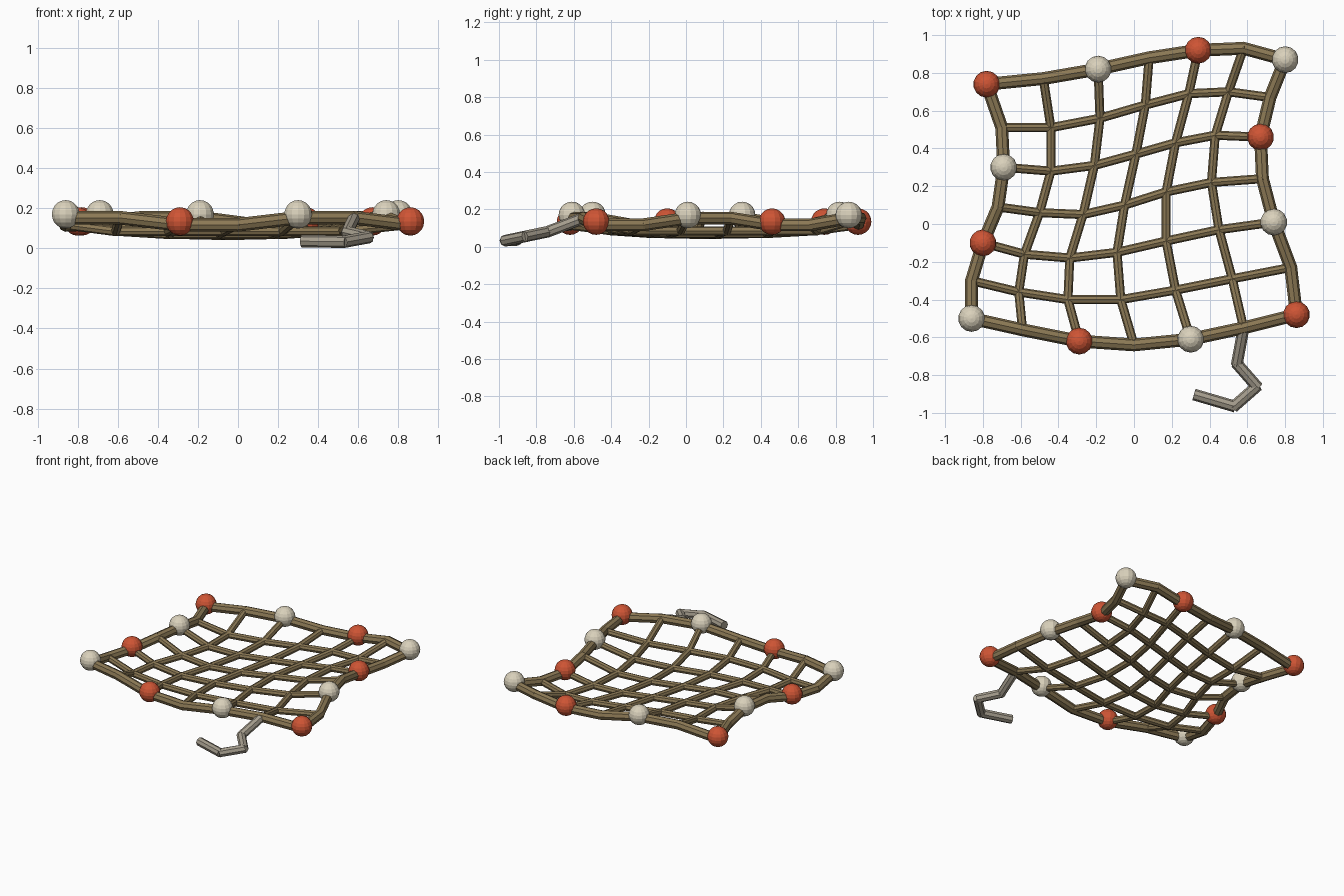
import bpy, bmesh, math
from mathutils import Vector

cube = bpy.data.objects.get("Cube")
if cube:
    bpy.data.objects.remove(cube)


def material(name, rgb):
    m = bpy.data.materials.new(name)
    m.use_nodes = True
    m.diffuse_color = (*rgb, 1)
    m.node_tree.nodes["Principled BSDF"].inputs["Base Color"].default_value = (*rgb, 1)
    return m


BROWN = material("rope brown", (0.26, 0.19, 0.09))
RED = material("float red", (0.62, 0.09, 0.035))
CREAM = material("float cream", (0.70, 0.64, 0.50))
GREY = material("tail grey", (0.38, 0.34, 0.27))


def finish(name, bm, mat):
    mesh = bpy.data.meshes.new(name)
    bm.to_mesh(mesh)
    bm.free()
    mesh.materials.append(mat)
    obj = bpy.data.objects.new(name, mesh)
    bpy.context.collection.objects.link(obj)


def rope(name, points, radius, mat, sides=8):
    """A chain of straight cylinders through the points."""
    bm = bmesh.new()
    for a, b in zip(points, points[1:]):
        d = b - a
        turn = d.to_track_quat('Z', 'Y').to_matrix().to_4x4()
        turn.translation = (a + b) / 2
        bmesh.ops.create_cone(bm, cap_ends=True, segments=sides, radius1=radius,
                              radius2=radius, depth=d.length + radius * 0.5, matrix=turn)
    finish(name, bm, mat)


# Sideways drift of the knots in each cross rope, back to front (hundredths)
across = [
    (-78, -48, -19, 8, 34, 58, 80),
    (-70, -44, -18, 6, 29, 50, 72),
    (-69, -44, -21, 1, 22, 43, 67),
    (-72, -50, -27, -5, 17, 41, 68),
    (-80, -58, -34, -9, 17, 45, 74),
    (-86, -61, -35, -7, 22, 52, 83),
    (-86, -59, -29, 0, 30, 58, 86),
]
# Depth of the same knots
along = [
    (74, 77, 82, 88, 92, 93, 87),
    (51, 51, 56, 63, 69, 70, 67),
    (30, 28, 31, 37, 43, 47, 46),
    (9, 6, 5, 10, 17, 22, 24),
    (-10, -16, -18, -15, -9, -3, 1),
    (-30, -36, -40, -40, -35, -29, -23),
    (-50, -56, -62, -64, -61, -55, -48),
]

# Border knots, counter-clockwise from the front right corner
N = 6
border = ([(N, c) for c in range(N)] + [(r, N) for r in range(N, 0, -1)]
          + [(0, c) for c in range(N, 0, -1)] + [(r, 0) for r in range(N)])


def knot(r, c):
    """The border ripples and the middle sags."""
    if (r, c) in border:
        z = 0.135 + 0.025 * math.cos(math.pi / 2 * (border.index((r, c)) - 0.5))
    else:
        z = {1: 0.085, 2: 0.07, 3: 0.065}[min(r, c, N - r, N - c)]
    return Vector((across[r][c] / 100, along[r][c] / 100, z))


# Inner mesh ropes
for i in range(1, N):
    rope(f"cross_rope_{i}", [knot(i, c) for c in range(N + 1)], 0.024, BROWN)
    rope(f"long_rope_{i}", [knot(r, i) for r in range(N + 1)], 0.024, BROWN)

# Thick border rope
rope("border_rope", [knot(*k) for k in border + border[:1]], 0.034, BROWN)

# Alternating floats on every second border knot
for i, k in enumerate(border[::2]):
    bm = bmesh.new()
    bmesh.ops.create_uvsphere(bm, u_segments=14, v_segments=10, radius=0.071)
    bmesh.ops.translate(bm, verts=bm.verts, vec=knot(*k) + Vector((0, 0, 0.017)))
    finish(f"float_{i + 1}", bm, RED if i % 2 else CREAM)

# Loose tail rope at the front
tail = [knot(N, 5), Vector((0.545, -0.74, 0.08)), Vector((0.65, -0.86, 0.055)),
        Vector((0.53, -0.965, 0.033)), Vector((0.325, -0.905, 0.036))]
rope("tail_rope", tail, 0.031, GREY)
